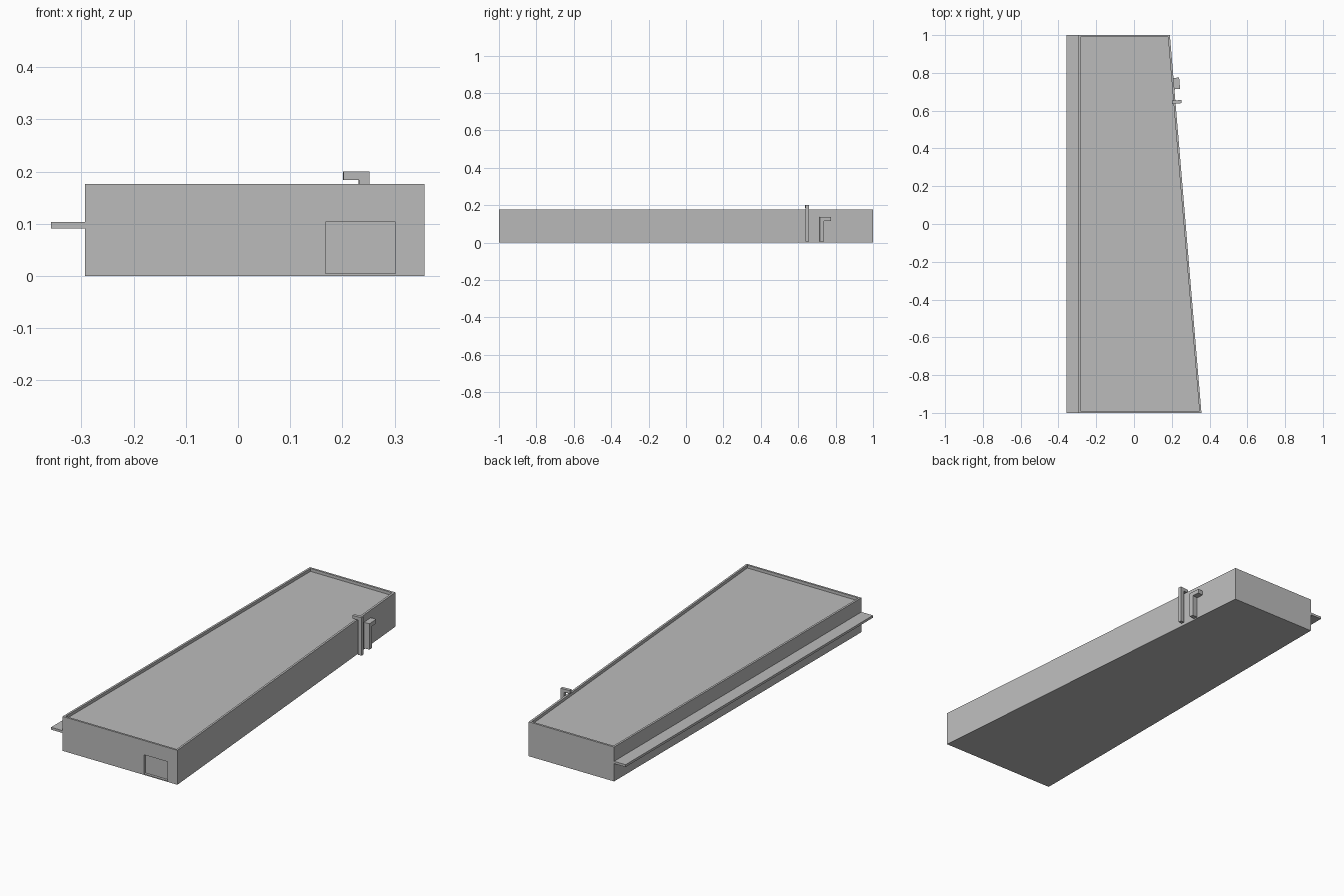
import bpy, bmesh, math
from mathutils import Matrix, Vector

cube = bpy.data.objects.get("Cube")
if cube:
    bpy.data.objects.remove(cube, do_unlink=True)

grey = bpy.data.materials.new("concrete grey")
grey.use_nodes = True
colour = (0.5, 0.5, 0.5, 1)
grey.diffuse_color = colour
grey.node_tree.nodes["Principled BSDF"].inputs["Base Color"].default_value = colour

LEFT, FRONT_X, BACK_X, HEIGHT = -0.293, 0.357, 0.19, 0.176
SLOPE = (BACK_X - FRONT_X) / 2


def wall_x(y):
    return FRONT_X + SLOPE * (y + 1)


def finish(name, bm):
    bmesh.ops.recalc_face_normals(bm, faces=bm.faces)
    mesh = bpy.data.meshes.new(name)
    bm.to_mesh(mesh)
    bm.free()
    mesh.materials.append(grey)
    obj = bpy.data.objects.new(name, mesh)
    bpy.context.collection.objects.link(obj)
    return obj


def prism(name, outline, direction):
    """Extrude a flat outline along a direction."""
    bm = bmesh.new()
    face = bm.faces.new([bm.verts.new(p) for p in outline])
    out = bmesh.ops.extrude_face_region(bm, geom=[face])
    moved = [v for v in out["geom"] if isinstance(v, bmesh.types.BMVert)]
    bmesh.ops.translate(bm, verts=moved, vec=Vector(direction))
    return finish(name, bm)


def box(name, x, y, z):
    outline = [(x[0], y[0], z[0]), (x[1], y[0], z[0]), (x[1], y[1], z[0]), (x[0], y[1], z[0])]
    return prism(name, outline, (0, 0, z[1] - z[0]))


# Tapered building block
building = prism("building", [(LEFT, -1, 0), (FRONT_X, -1, 0), (BACK_X, 1, 0), (LEFT, 1, 0)],
                 (0, 0, HEIGHT))

# Sunken roof behind a thin parapet
bm = bmesh.new()
bm.from_mesh(building.data)
roof = max(bm.faces, key=lambda f: f.calc_center_median().z)
bmesh.ops.inset_region(bm, faces=[roof], thickness=0.015)
out = bmesh.ops.extrude_face_region(bm, geom=[roof])
floor = [v for v in out["geom"] if isinstance(v, bmesh.types.BMVert)]
bmesh.ops.translate(bm, verts=floor, vec=(0, 0, -0.015))
if roof.is_valid:
    bmesh.ops.delete(bm, geom=[roof], context="FACES_ONLY")
bm.to_mesh(building.data)
bm.free()

# Recessed doorway in the front wall
cutter = box("doorway_cutter", (0.168, 0.302), (-1.05, -0.987), (0.005, 0.103))
cutter.hide_render = True
cutter.hide_viewport = True
cut = building.modifiers.new("doorway", "BOOLEAN")
cut.operation = "DIFFERENCE"
cut.solver = "EXACT"
cut.object = cutter

# Long canopy along the right side
box("side_canopy", (-0.358, LEFT), (-1, 1), (0.091, 0.103))


# Wall fittings are built in the slanted wall's own frame
def on_wall(obj, y):
    obj.matrix_world = Matrix.Translation((wall_x(y), y, 0)) @ Matrix.Rotation(-math.atan(SLOPE), 4, "Z")


# Upright with an arm reaching over the parapet
upright = prism("roof_upright", [(0.012, -0.009, 0.006), (0.032, -0.009, 0.006), (0.032, -0.009, 0.2),
                                 (-0.018, -0.009, 0.2), (-0.018, -0.009, 0.184), (0.012, -0.009, 0.184)],
                (0, 0.017, 0))
on_wall(upright, 0.646)

# Hooked post beside it
hook = prism("hooked_post", [(0, -0.03, 0.006), (0, -0.008, 0.006), (0, -0.008, 0.116),
                             (0, 0.03, 0.116), (0, 0.03, 0.138), (0, -0.03, 0.138)],
             (0.03, 0, 0))
on_wall(hook, 0.743)
